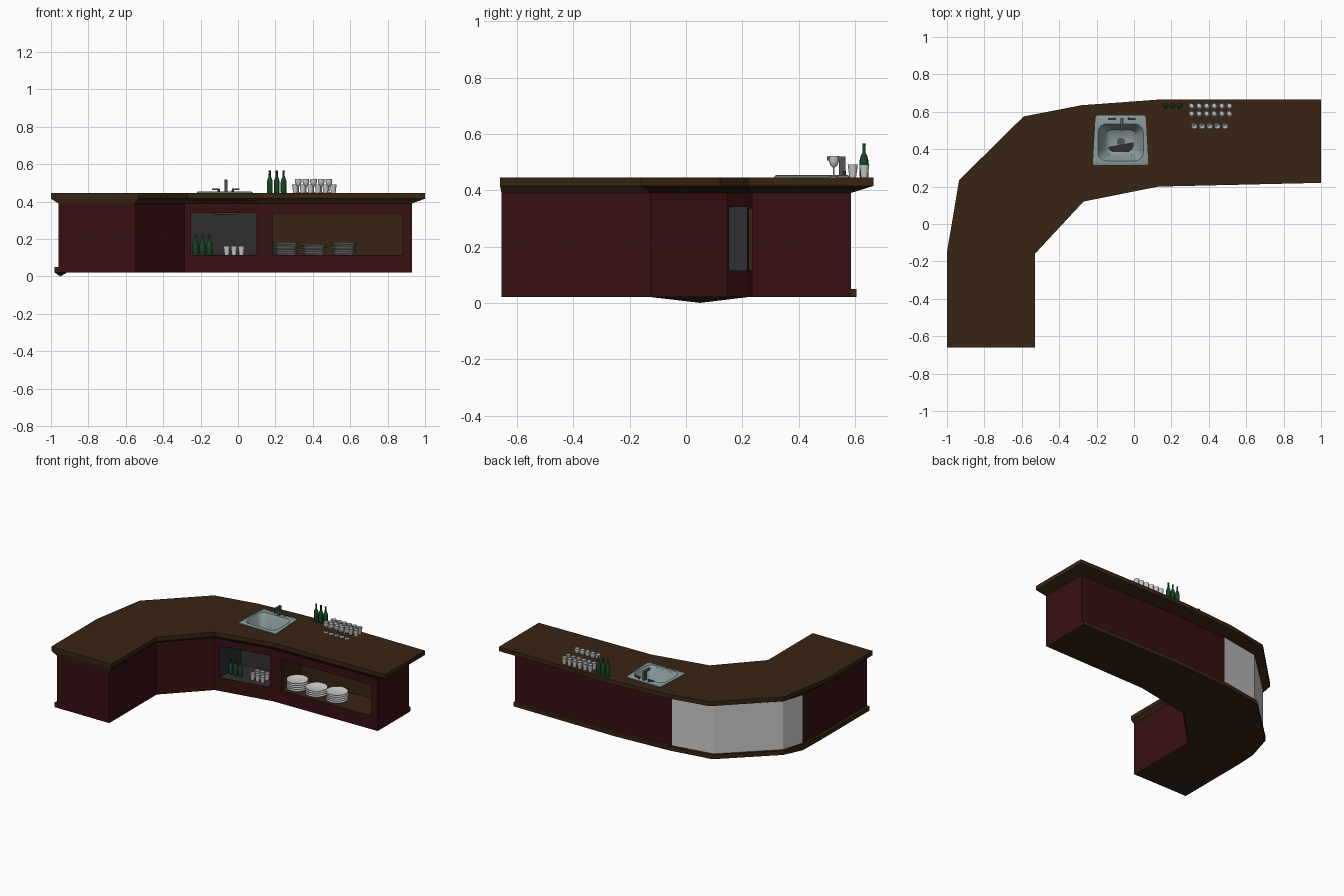
import bpy, bmesh, math
from math import sin, cos, pi

if "Cube" in bpy.data.objects:
    bpy.data.objects.remove(bpy.data.objects["Cube"])


def material(name, rgb):
    m = bpy.data.materials.new(name)
    m.diffuse_color = (*rgb, 1)
    m.use_nodes = True
    m.node_tree.nodes["Principled BSDF"].inputs["Base Color"].default_value = m.diffuse_color
    return m


wood = material("dark_wood", (.04, .018, .007))
red = material("dark_red", (.04, .005, .006))
dark = material("dark_grey", (.03, .03, .032))
green = material("bottle_green", (.008, .06, .016))
steel = material("sink_steel", (.25, .33, .33))
chrome = material("tap_metal", (.08, .09, .09))


def finish(name, bm, mat, smooth=False, recalc=True, flip=False):
    if recalc:
        bmesh.ops.recalc_face_normals(bm, faces=bm.faces)
    if flip:
        bmesh.ops.reverse_faces(bm, faces=bm.faces)
    me = bpy.data.meshes.new(name)
    bm.to_mesh(me)
    bm.free()
    if mat:
        me.materials.append(mat)
    if smooth:
        me.shade_smooth()
        me.set_sharp_from_angle(angle=math.radians(40))
    ob = bpy.data.objects.new(name, me)
    bpy.context.collection.objects.link(ob)
    return ob


def loft(name, rings, mat=None, caps=(True, True), smooth=False, flip=False):
    """Skin a list of equal-length point rings."""
    bm = bmesh.new()
    vs = [[bm.verts.new(p) for p in r] for r in rings]
    n = len(rings[0])
    for a, b in zip(vs, vs[1:]):
        for i in range(n):
            bm.faces.new((a[i], a[(i + 1) % n], b[(i + 1) % n], b[i]))
    if caps[0]:
        bm.faces.new(vs[0])
    if caps[1]:
        bm.faces.new(vs[-1])
    return finish(name, bm, mat, smooth, flip=flip)


def flat(pts, z):
    return [(x, y, z) for x, y in pts]


def lathe(name, x, y, z, profile, mat=None, n=12):
    rings = [[(x + r * cos(2 * pi * i / n), y + r * sin(2 * pi * i / n), z + h)
              for i in range(n)] for r, h in profile]
    return loft(name, rings, mat, smooth=True)


def box(name, x0, x1, y0, y1, z0, z1, mat=None):
    r = [(x0, y0), (x1, y0), (x1, y1), (x0, y1)]
    return loft(name, [flat(r, z0), flat(r, z1)], mat)


def rrect(x0, x1, y0, y1, r, z, taper=0):
    """Rounded rectangle ring; taper narrows the back edge."""
    cx = (x0 + x1) / 2
    pts = []
    for px, py, a in ((x1 - r, y1 - r, 0), (x0 + r, y1 - r, 90),
                      (x0 + r, y0 + r, 180), (x1 - r, y0 + r, 270)):
        for k in range(5):
            t = math.radians(a + 22.5 * k)
            x, y = px + r * cos(t), py + r * sin(t)
            x = cx + (x - cx) * (1 - taper * (y - y0) / (y1 - y0))
            pts.append((x, y, z))
    return pts


# Plan outlines, outer side first and then back along the inner side
top = [(-1, -.66), (-1, -.15), (-.966, .05), (-.935, .235), (-.59, .575),
       (-.28, .635), (.13, .665), (1, .665), (1, .22), (.13, .2),
       (-.27, .12), (-.53, -.16), (-.53, -.66)]
body = [(-.96, -.655), (-.96, -.12), (-.945, .05), (-.9, .2), (-.57, .51),
        (-.28, .56), (.13, .585), (.93, .585), (.93, .235), (.12, .22),
        (-.285, .145), (-.55, -.125), (-.55, -.655)]
skirt = [(-.98, -.655), (-.98, -.12), (-.955, .05), (-.915, .215),
         (-.58, .53), (-.285, .58), (.13, .605), (.927, .605)]
skirt += [(x - .003, y + .004) for x, y in body[8:]]

# Countertop with a bevelled underside and a hole for the sink
counter = loft("countertop", [flat(body, .39), flat(top, .415), flat(top, .445)], wood)
cutter = box("sink_cutter", -.19, .045, .345, .53, .3, .5)
cutter.hide_render = True
mod = counter.modifiers.new("sink_hole", 'BOOLEAN')
mod.operation, mod.solver, mod.object = 'DIFFERENCE', 'EXACT', cutter
bpy.context.view_layer.objects.active = counter
bpy.ops.object.modifier_apply(modifier=mod.name)
bpy.data.objects.remove(cutter)

# Base board with one sagging corner
base = flat(skirt, .02)
base[2] = (-.95, .05, 0)
loft("base_board", [base, flat(skirt, .05)], wood)

# Body walls, with niche openings on two inner segments
Z0, Z1 = .021, .392
niches = {8: (.185, .88, .115, .335, .22, wood, "shelf_niche"),
          9: (-.25, .1, .115, .34, .24, dark, "cooler_niche")}
bm = bmesh.new()


def quad(pts):
    bm.faces.new([bm.verts.new(p) for p in reversed(pts)])


liners = []
for i, p in enumerate(body):
    q = body[(i + 1) % len(body)]

    def panel(xa, xb, za, zb):
        def f(x):
            return p[1] + (q[1] - p[1]) * (x - p[0]) / (q[0] - p[0])
        return [(xa, f(xa), za), (xb, f(xb), za), (xb, f(xb), zb), (xa, f(xa), zb)]
    if i in niches:
        x0, x1, h0, h1, depth, mat, name = niches[i]
        for args in ((p[0], x1, Z0, Z1), (x0, q[0], Z0, Z1),
                     (x1, x0, Z0, h0), (x1, x0, h1, Z1)):
            quad(panel(*args))
        front = panel(x1, x0, h0, h1)
        liners.append((name, front, depth, mat))
    else:
        quad([(*p, Z0), (*q, Z0), (*q, Z1), (*p, Z1)])
bmesh.ops.remove_doubles(bm, verts=bm.verts, dist=.0001)
finish("counter_body", bm, red, recalc=False, flip=True)
bm = None
for name, front, depth, mat in liners:
    bm = bmesh.new()
    back = [(x, y + depth, z) for x, y, z in front]
    for k in range(4):
        j = (k + 1) % 4
        bm.faces.new([bm.verts.new(v) for v in (front[k], front[j], back[j], back[k])])
    bm.faces.new([bm.verts.new(v) for v in back])
    bmesh.ops.remove_doubles(bm, verts=bm.verts, dist=.0001)
    finish(name, bm, mat, flip=True)

# Plain grey panel wrapped around the outer corner
bm = bmesh.new()
for (ax, ay), (bx, by) in zip(body[2:5], body[3:6]):
    ps = [(ax - .003, ay + .003), (bx - .003, by + .003)]
    bm.faces.new([bm.verts.new(v) for v in
                  ((*ps[1], .048), (*ps[0], .048), (*ps[0], .391), (*ps[1], .391))])
bmesh.ops.remove_doubles(bm, verts=bm.verts, dist=.0001)
finish("corner_panel", bm, None, recalc=False)

# Sink: rim, then basin narrowing to the floor
loft("sink", [rrect(-.22, .077, .315, .58, .012, .444, .1),
              rrect(-.22, .077, .315, .58, .012, .451, .1),
              rrect(-.212, .069, .322, .573, .012, .454, .1),
              rrect(-.193, .05, .338, .535, .045, .454),
              rrect(-.185, .042, .346, .527, .045, .443),
              rrect(-.155, .012, .37, .505, .04, .35),
              rrect(-.13, -.013, .395, .48, .035, .332)],
     steel, caps=(False, True), smooth=True)
lathe("sink_drain", -.07, .44, .331, [(.022, 0), (.022, .004), (.016, .005)], chrome)

# Tap with a forward spout and two levers
box("tap_column", -.073, -.057, .543, .567, .45, .515, chrome)
box("tap_spout", -.072, -.058, .5, .567, .506, .519, chrome)
for s in (-1, 1):
    x = -.065 + s * .038
    lathe("tap_handle_stem", x, .562, .45, [(.007, 0), (.006, .018)], chrome, 8)
    box("tap_handle_lever", x + s * .015 - .02, x + s * .015 + .02, .557, .567, .462, .47, chrome)

# Glassware and bottles
bottle = [(.014, 0), (.0155, .004), (.0155, .06), (.012, .075), (.006, .088), (.0055, .113), (.0065, .12)]
tumbler = [(.012, 0), (.018, .047), (.016, .047), (.011, .005)]
goblet = [(.015, 0), (.014, .003), (.003, .006), (.003, .035), (.013, .044),
          (.018, .06), (.0175, .076), (.016, .076), (.015, .058), (.004, .044)]
for i in range(3):
    lathe("counter_bottle", .17 + .037 * i, .632, .445, bottle, green)
    lathe("cooler_bottle", -.227 + .037 * i, .245, .115, [(r, h * .9) for r, h in bottle], green)
    for y in (.25, .3):
        lathe("cooler_glass", -.06 + .039 * i, y, .115, tumbler)
for i in range(6):
    for y in (.592, .633):
        lathe("counter_glass", .307 + .0405 * i, y, .445, tumbler)
for i in range(5):
    lathe("goblet", .322 + .041 * i, .525, .445, goblet)

# Stacks of plates on the shelf
for x, count in ((.255, 5), (.405, 4), (.565, 5)):
    for k in range(count):
        lathe("plate", x, .3, .115 + k * .0135,
              [(.045, 0), (.071, .011), (.071, .014), (.046, .005)], None, 16)
